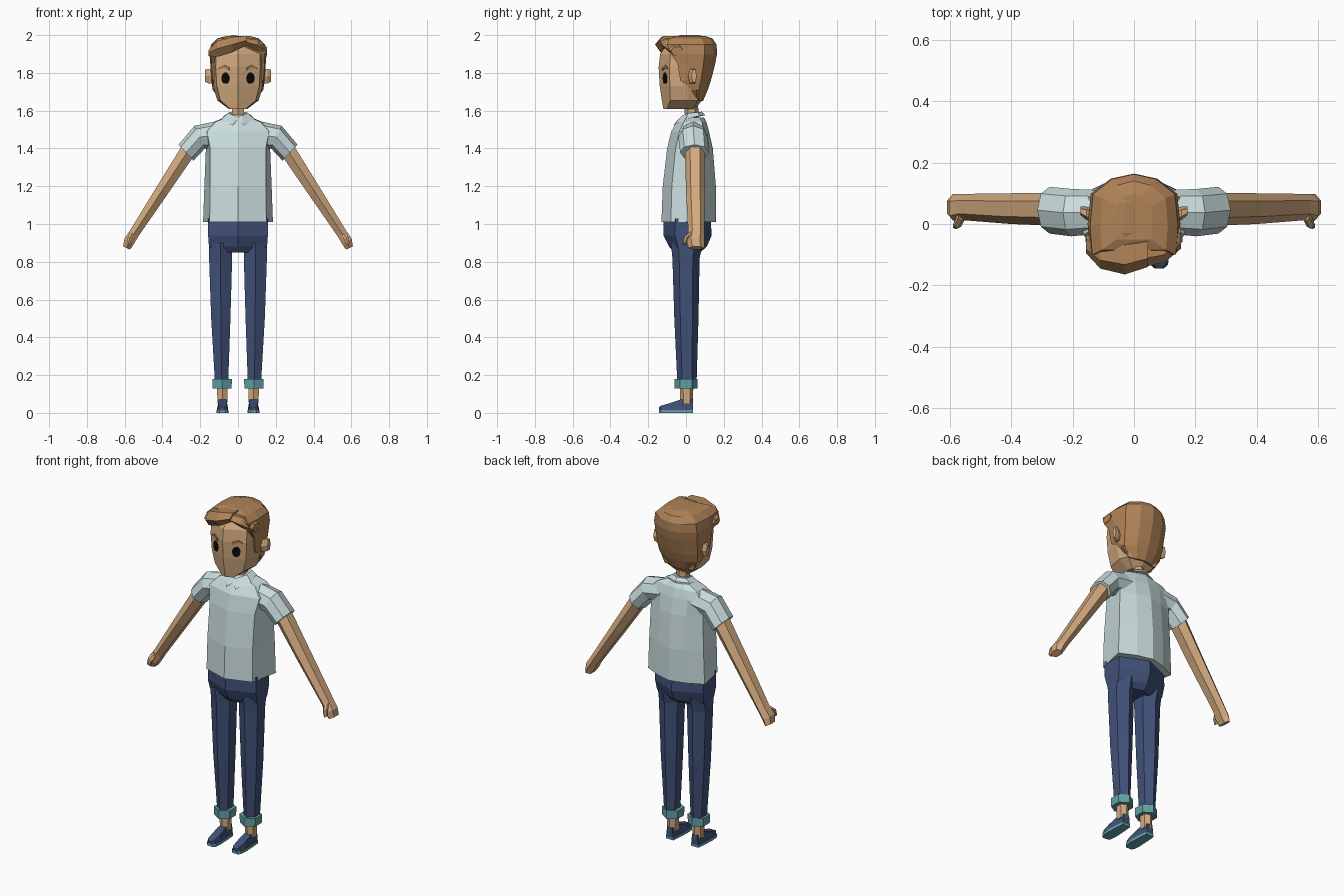
import bpy, bmesh, math
from mathutils import Vector


def material(name, rgb):
    m = bpy.data.materials.new(name)
    m.diffuse_color = (*rgb, 1)
    return m


SKIN = material("skin", (0.65, 0.40, 0.21))
HAIR = material("brown hair", (0.43, 0.225, 0.095))
SHIRT = material("pale blue shirt", (0.60, 0.73, 0.74))
DENIM = material("navy denim", (0.052, 0.082, 0.19))
TEAL = material("teal trim", (0.12, 0.36, 0.38))
BLACK = material("black", (0.003, 0.003, 0.003))


def loft(name, rings, mat, mirror=False):
    """Skin a closed solid through rings that have equal point counts."""
    bm = bmesh.new()
    vs = [[bm.verts.new(p) for p in r] for r in rings]
    n = len(vs[0])
    for a, b in zip(vs, vs[1:]):
        for i in range(n):
            j = (i + 1) % n
            bm.faces.new((a[i], a[j], b[j], b[i]))
    bm.faces.new(vs[0][::-1])
    bm.faces.new(vs[-1])
    bmesh.ops.recalc_face_normals(bm, faces=bm.faces)
    me = bpy.data.meshes.new(name)
    bm.to_mesh(me)
    bm.free()
    me.materials.append(mat)
    ob = bpy.data.objects.new(name, me)
    bpy.context.collection.objects.link(ob)
    if mirror:
        ob.modifiers.new("mirror", "MIRROR").use_mirror_merge = False
    return ob


def tube(name, stations, mat, mirror=False, n=6):
    """Stations: x, y, z, half width, half depth in y, tilt of width axis."""
    rings = []
    for x, y, z, a, b, tilt in stations:
        t = math.radians(tilt)
        u = Vector((math.cos(t), 0, math.sin(t)))
        k = 1 / math.cos(math.pi / 6) if n == 6 else 1
        ph = math.pi / 2 + 2 * math.pi / n
        rings.append([Vector((x, y, z)) + u * (a * k * math.cos(ph + 2 * math.pi * i / n))
                      + Vector((0, b * math.sin(ph + 2 * math.pi * i / n), 0)) for i in range(n)])
    return loft(name, rings, mat, mirror)


def sym(half):
    """Complete a half ring of points across the x = 0 plane."""
    return list(half) + [(-p[0], *p[1:]) for p in reversed(half) if p[0] > 0]


# Shirt body: z, front y, front corner, rear corner, back y
shirt = []
for z, f, cx, cy, rx, ry, b in [(1.01, -.13, .15, -.08, .185, .09, .158),
                                (1.20, -.123, .148, -.075, .178, .09, .158),
                                (1.40, -.10, .147, -.055, .170, .085, .142),
                                (1.49, -.078, .165, -.035, .175, .09, .122),
                                (1.54, -.05, .12, -.01, .13, .085, .108),
                                (1.565, -.03, .06, 0, .07, .07, .095)]:
    shirt.append(sym([(0, f, z), (cx, cy, z), (rx, ry, z), (rx * .5, ry * .35 + b * .65, z), (0, b, z)]))
loft("shirt_body", shirt, SHIRT)

# Sleeves
tube("sleeve", [(.10, .04, 1.475, .072, .07, 90), (.203, .037, 1.46, .066, .077, 65),
                (.275, .045, 1.378, .058, .076, 47)], SHIRT, True, 8)

# Folded collar
loft("collar", [sym([(0, -.045, 1.55), (.03, -.068, 1.522), (.085, 0, 1.557), (.075, .07, 1.572), (0, .102, 1.575)]),
                sym([(0, -.025, 1.555), (.02, -.022, 1.573), (.052, .01, 1.587), (.046, .065, 1.592), (0, .085, 1.595)])],
     SHIRT)

# Arms, hands and thumbs
tube("arm", [(.25, .048, 1.41, .042, .054, 33), (.40, .05, 1.18, .035, .050, 33), (.55, .055, .95, .027, .043, 33)],
     SKIN, True)
tube("hand", [(.55, .055, .95, .027, .043, 33), (.577, .05, .908, .029, .048, 33), (.59, .055, .873, .02, .042, 25)],
     SKIN, True)
tube("thumb", [(.56, .03, .95, .014, .02, 33), (.573, 0, .925, .014, .015, 33), (.582, -.008, .893, .009, .008, 33)],
     SKIN, True)

# Trousers: hips, legs and turned-up cuffs
loft("hips", [sym([(0, f, z), (w, f * .48, z), (w, b * .48, z), (0, b, z)])
              for z, f, b, w in [(1.03, -.118, .13, .158), (.94, -.12, .136, .158), (.88, -.09, .11, .154),
                                 (.85, -.06, .075, .148)]], DENIM)
tube("trouser_leg", [(.092, .005, .90, .062, .085, 0), (.092, 0, .82, .061, .072, 0), (.091, .002, .50, .051, .064, 0),
                     (.087, .005, .16, .035, .051, 0)], DENIM, True)
tube("cuff", [(.084, 0, .13, .050, .062, 0), (.084, 0, .18, .052, .062, 0)], TEAL, True)

# Ankles, shoes and soles
tube("ankle", [(.083, .003, .05, .026, .034, 0), (.083, .003, .15, .028, .036, 0)], SKIN, True)
FOOT = [(.036, .023, .070), (-.03, .028, .070), (-.09, .031, .050), (-.132, .027, .038), (-.144, .014, .030)]


def foot(name, mat, grow, z0, top):
    rings = []
    for y, w, h in FOOT:
        zt = top if top else h
        wt = w + grow if top else w * .75
        rings.append([(.082 - w - grow, y, z0), (.082 + w + grow, y, z0), (.082 + wt, y, zt), (.082 - wt, y, zt)])
    loft(name, rings, mat, True)


foot("shoe", DENIM, 0, .012, None)
foot("sole", TEAL, .002, 0, .016)

# Neck and head
tube("neck", [(0, .03, 1.55, .033, .036, 0), (0, .028, 1.66, .033, .036, 0)], SKIN)
loft("head", [sym([(0, f, z), (w * .85, f + .48 * w * .85, z), (w, .01, z), (w * .85, b * .75, z), (0, b, z)])
              for z, f, w, b in [(1.61, -.12, .05, .05), (1.655, -.128, .11, .085), (1.73, -.139, .132, .10),
                                 (1.83, -.145, .139, .11), (1.90, -.137, .136, .11), (1.955, -.10, .09, .08)]], SKIN)
tube("ear", [(.12, .025, 1.775, .028, .02, 90), (.155, .035, 1.782, .039, .022, 90), (.174, .043, 1.785, .032, .014, 90)],
     SKIN, True)


# Thin plates lying on the slanted face planes
def face_plate(name, pts, x0, z0, mat, lift):
    a = math.atan(.48)
    along, out = Vector((math.cos(a), math.sin(a), 0)), Vector((math.sin(a), -math.cos(a), 0))
    base = Vector((x0, -.142 + .48 * x0, z0))
    rings = [[base + along * s + Vector((0, 0, t)) + out * d for s, t in pts] for d in (lift - .008, lift)]
    loft(name, rings, mat, True)


face_plate("eye", [(.023 * math.cos(i * math.pi / 5), .031 * math.sin(i * math.pi / 5)) for i in range(10)],
           .066, 1.772, BLACK, .004)
face_plate("eyebrow", [(-.028, -.013), (.006, .003), (.034, -.006), (.03, .006), (.006, .016), (-.028, .002)],
           .07, 1.826, HAIR, .007)

# Hair cap wrapping the sides and back of the head
loft("hair_cap", [sym([(0, f, z), (w * .95, f, z), (w, .5 * f + .04, z), (w * .93, b * .6, z), (w * .5, b * .9, z), (0, b, z)])
                  for z, w, f, b in [(1.65, .09, .06, .09), (1.71, .134, .03, .115), (1.76, .142, -.03, .132),
                                     (1.85, .147, -.045, .155), (1.90, .151, -.08, .164), (1.95, .143, -.10, .162),
                                     (1.982, .11, -.085, .14), (1.996, .06, -.05, .10)]], HAIR)

# Swept fringe on one side of the parting, shorter lock on the other
tube("swept_fringe", [(-.156, -.065, 1.905, .016, .03, 90), (-.11, -.09, 1.928, .042, .055, 90),
                      (-.03, -.10, 1.95, .040, .064, 90), (.045, -.085, 1.972, .024, .055, 90)], HAIR)
tube("side_lock", [(.03, -.085, 1.965, .018, .055, 90), (.10, -.075, 1.948, .030, .05, 90),
                   (.153, -.045, 1.915, .022, .035, 90)], HAIR)
tube("crown_strand", [(-.09, .02, 1.965, .018, .08, 90), (-.03, .02, 1.985, .015, .10, 90),
                      (.05, .02, 1.975, .015, .09, 90)], HAIR)
